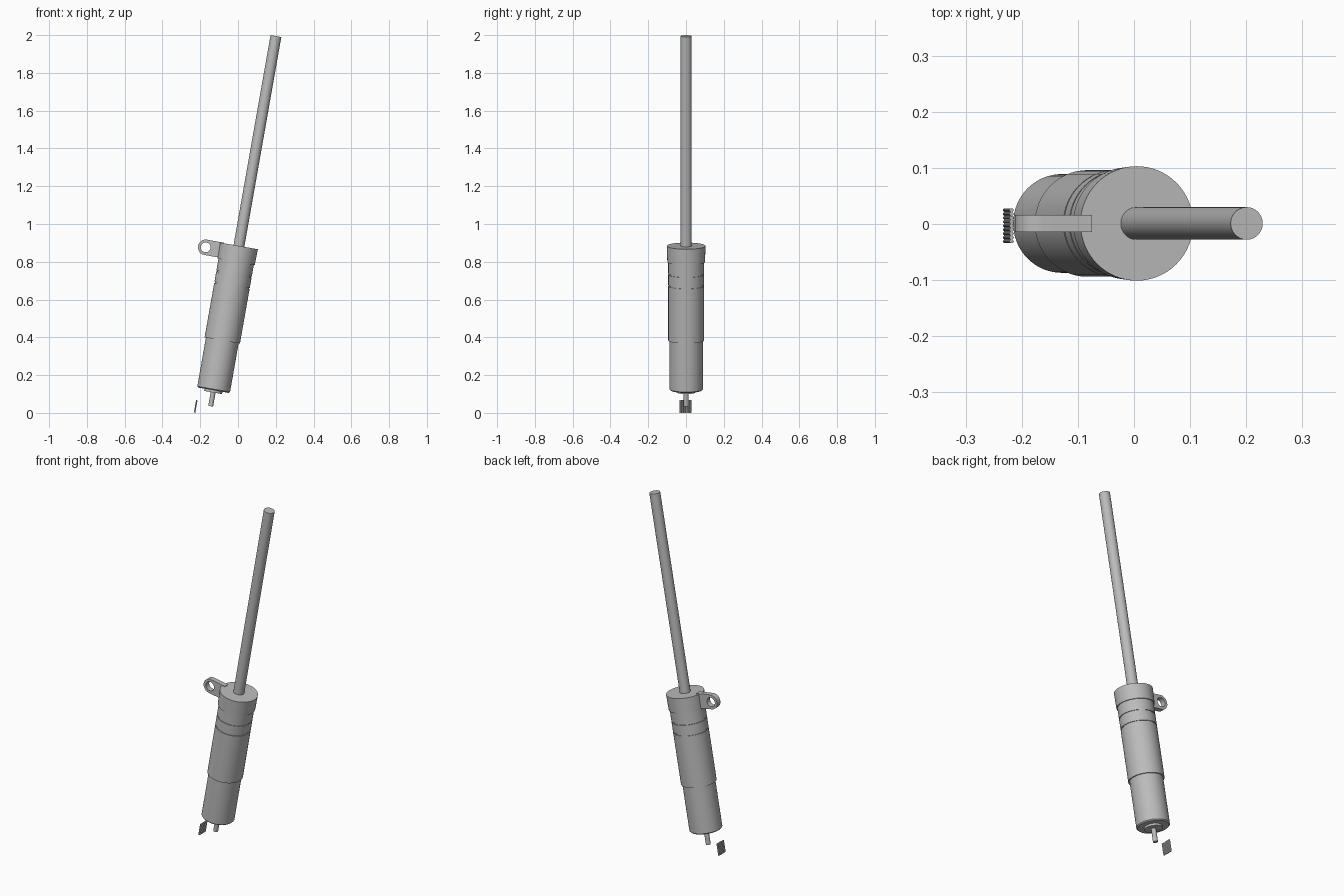
import bpy, bmesh, math
from mathutils import Matrix, Vector

cube = bpy.data.objects.get("Cube")
if cube:
    bpy.data.objects.remove(cube, do_unlink=True)

# Single material
grey = bpy.data.materials.new("plain grey")
grey.use_nodes = True
colour = (0.5, 0.5, 0.5, 1)
grey.diffuse_color = colour
grey.node_tree.nodes["Principled BSDF"].inputs["Base Color"].default_value = colour

# Everything is built along a leaning axis, with its origin at the cap top
LEAN = Matrix.Translation((0.005, 0.001, 0.884)) @ Matrix.Rotation(math.radians(10), 4, "Y")


def finish(name, bm, matrix=LEAN):
    bmesh.ops.recalc_face_normals(bm, faces=bm.faces)
    mesh = bpy.data.meshes.new(name)
    bm.to_mesh(mesh)
    bm.free()
    obj = bpy.data.objects.new(name, mesh)
    bpy.context.collection.objects.link(obj)
    mesh.materials.append(grey)
    obj.matrix_world = matrix
    bpy.ops.object.select_all(action="DESELECT")
    obj.select_set(True)
    bpy.context.view_layer.objects.active = obj
    bpy.ops.object.shade_smooth_by_angle(angle=math.radians(30))
    return obj


def lathe(name, profile, sides=64):
    """Closed turned part from (radius, height) points, capped at both ends."""
    bm = bmesh.new()
    rings = [[bm.verts.new((r * math.cos(math.tau * i / sides),
                            r * math.sin(math.tau * i / sides), z))
              for i in range(sides)] for r, z in profile]
    for a, b in zip(rings, rings[1:]):
        for i in range(sides):
            j = (i + 1) % sides
            bm.faces.new((a[i], a[j], b[j], b[i]))
    bm.faces.new(rings[0])
    bm.faces.new(rings[-1])
    return finish(name, bm)


# Turned body parts
R = 0.095
lathe("end_cap", [(0.102, 0), (0.1, -0.086), (0.08, -0.086)])


def groove(z):
    return [(R, z + 0.003), (R - 0.004, z + 0.003), (R - 0.004, z - 0.003), (R, z - 0.003)]


lathe("upper_barrel", [(R, -0.08)] + groove(-0.151) + groove(-0.212)
      + [(R, -0.508), (0.08, -0.508)])
lathe("lower_barrel", [(0.088, -0.5), (0.088, -0.77), (0.082, -0.776)])
lathe("end_boss", [(0.048, -0.77), (0.048, -0.788)], 48)
lathe("bottom_pin", [(0.013, -0.78), (0.013, -0.862)], 24)
lathe("push_rod", [(0.029, -0.02), (0.029, 1.128)], 48)

# Side lug: rounded tab with a hole, one half of each loop being matched point to point
HALF, HOLE, THICK, CX, CZ = 0.041, 0.026, 0.015, -0.172, -0.038
bm = bmesh.new()
n = 48
layers = []
for y in (-THICK, THICK):
    outer, inner = [], []
    for i in range(n):
        a = math.tau * i / n
        c, s = math.cos(a), math.sin(a)
        x = CX + HALF * c if c <= 1e-6 else CX + 0.09 * min(1, c * 2)
        outer.append(bm.verts.new((x, y, CZ + HALF * (s if c <= 1e-6 else
                     max(-1, min(1, s * 1.155))))))
        inner.append(bm.verts.new((CX + HOLE * c, y, CZ + HOLE * s)))
    layers.append((outer, inner))
(o0, i0), (o1, i1) = layers
for i in range(n):
    j = (i + 1) % n
    for a, b in ((o0, i0), (o1, i1), (o0, o1), (i0, i1)):
        bm.faces.new((a[i], a[j], b[j], b[i]))
finish("side_lug", bm)

# Loose ribbed tab beside the foot of the body
TAB = Matrix.Translation((-0.224, -0.003, 0.034)) @ Matrix.Rotation(math.radians(10), 4, "Y")
bm = bmesh.new()
bmesh.ops.create_cube(bm, size=1, matrix=Matrix.Diagonal((0.004, 0.06, 0.066, 1)))
for k in range(9):
    spot = Vector((0, (k - 4) * 0.007, 0))
    bmesh.ops.create_cone(bm, cap_ends=True, segments=10, radius1=0.0042, radius2=0.0042,
                          depth=0.067, matrix=Matrix.Translation(spot)
                          @ Matrix.Diagonal((1, 0.7, 1, 1)))
finish("ribbed_tab", bm, TAB)
